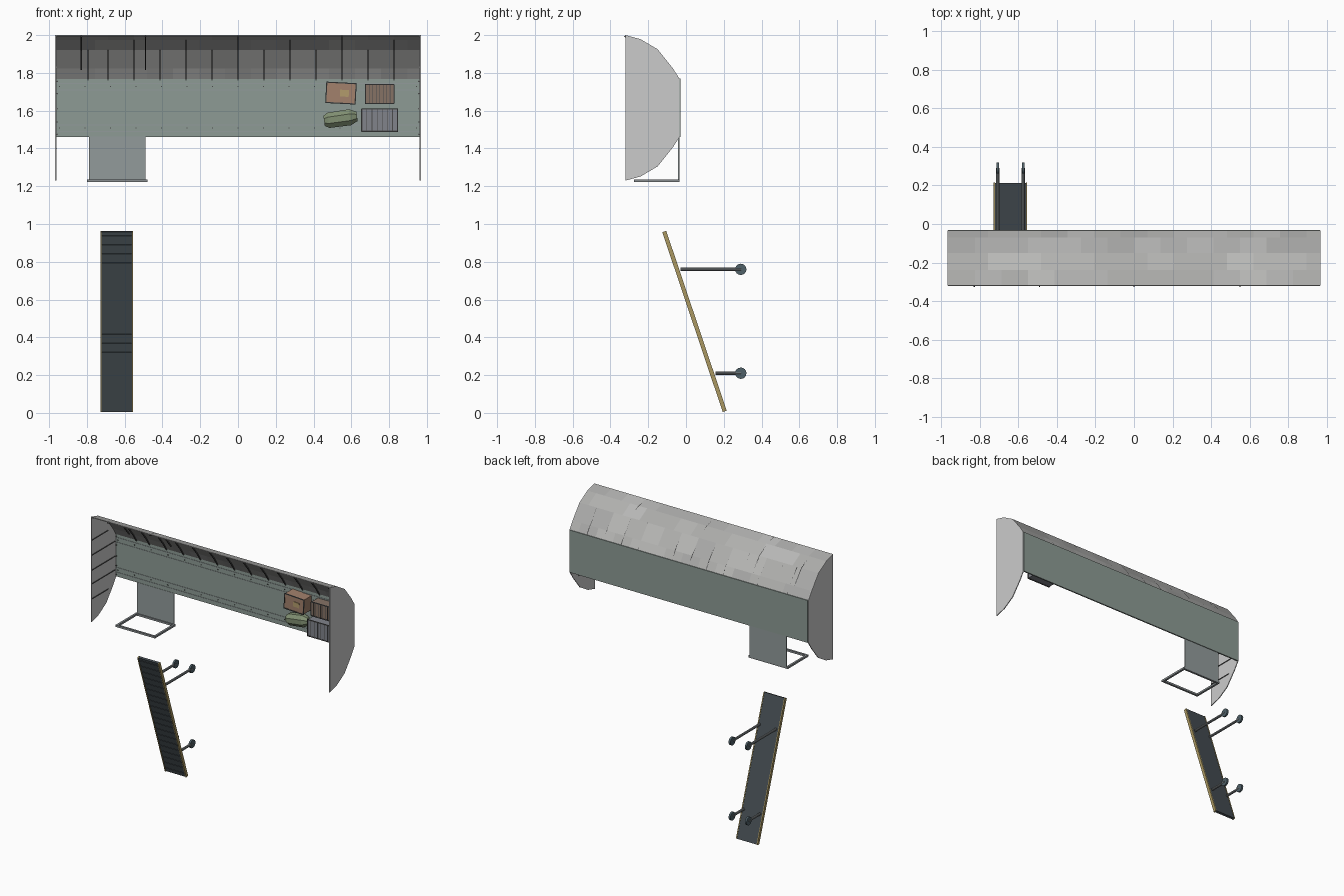
import bpy, bmesh, math, random
from mathutils import Vector, Matrix

if "Cube" in bpy.data.objects:
    bpy.data.objects.remove(bpy.data.objects["Cube"])
random.seed(4)


def mat(name, r, g, b):
    m = bpy.data.materials.new(name)
    m.diffuse_color = (r, g, b, 1)
    m.use_nodes = True
    m.node_tree.nodes["Principled BSDF"].inputs["Base Color"].default_value = m.diffuse_color
    return m


FLOOR = mat("floor_green", .27, .33, .30)
PANEL = mat("panel_grey", .29, .33, .33)
DARK = mat("dark_steel", .06, .075, .085)
STEEL = mat("steel", .25, .27, .28)
YELLOW = mat("yellow_edge", .40, .31, .12)
RIB = mat("rib", .07, .07, .07)
WHEEL = mat("wheel", .08, .12, .14)
TAN = mat("tan", .36, .22, .15)
LABEL = mat("label", .45, .33, .15)
BROWN = mat("brown", .24, .17, .13)
CRATE = mat("crate_grey", .22, .23, .26)
GREEN = mat("sack_green", .22, .28, .17)
HULLS = [mat("hull_%d" % i, v, v, v * .98) for i, v in enumerate((.41, .44, .48))]


def finish(name, bm, mats):
    bmesh.ops.recalc_face_normals(bm, faces=bm.faces[:])
    me = bpy.data.meshes.new(name)
    bm.to_mesh(me)
    bm.free()
    for m in mats:
        me.materials.append(m)
    ob = bpy.data.objects.new(name, me)
    bpy.context.collection.objects.link(ob)
    return ob


def add_box(bm, x, y, z):
    """Box from (min, max) ranges."""
    c = Vector([(a + b) / 2 for a, b in (x, y, z)])
    s = [abs(b - a) for a, b in (x, y, z)]
    return bmesh.ops.create_cube(bm, size=1, matrix=Matrix.Translation(c) @ Matrix.Diagonal((*s, 1)))


def boxes(name, items, m):
    bm = bmesh.new()
    for it in items:
        add_box(bm, *it)
    return finish(name, bm, [m])


def add_prism(bm, prof, x0, x1):
    """Extrude a (y, z) outline along x."""
    a, b = ([bm.verts.new((x, y, z)) for y, z in prof] for x in (x0, x1))
    n = len(prof)
    bm.faces.new(a)
    bm.faces.new(b[::-1])
    for i in range(n):
        bm.faces.new((a[i], b[i], b[(i + 1) % n], a[(i + 1) % n]))


def rod(bm, p, q, r, seg=10):
    p, q = Vector(p), Vector(q)
    rot = (q - p).to_track_quat('Z', 'Y').to_matrix().to_4x4()
    bmesh.ops.create_cone(bm, cap_ends=True, segments=seg, radius1=r, radius2=r, depth=(q - p).length,
                          matrix=Matrix.Translation((p + q) / 2) @ rot)


# curved upper hull, patchwork of plates
arc = [(-.32, 2.0), (-.24, 1.978), (-.15, 1.925), (-.07, 1.825), (-.035, 1.77)]
NX = 28
bm = bmesh.new()
grid = [[bm.verts.new((-.965 + 1.93 * i / NX, y, z)) for y, z in arc] for i in range(NX + 1)]
for j in range(4):
    shade = 0
    for i in range(NX):
        if (i + j) % 2 == 0:
            shade = random.randrange(3)
        f = bm.faces.new((grid[i][j], grid[i + 1][j], grid[i + 1][j + 1], grid[i][j + 1]))
        f.material_index = shade
hull = finish("hull_shell", bm, HULLS)
sol = hull.modifiers.new("thickness", 'SOLIDIFY')
sol.thickness = .005
sol.offset = -1

# ribs inside the hull, staggered
bm = bmesh.new()


def rib(x, pts):
    inner = [(y - .008, z - .010) for y, z in pts]
    add_prism(bm, pts + inner[::-1], x - .003, x + .003)


for k in range(-5, 7):
    rib(k * .1378, arc[2:] if k % 2 else arc[1:])
for x in (-.83, -.49, 0, .55):
    rib(x, arc[:4])
rib(-.795, arc[2:])
finish("hull_ribs", bm, [RIB])

# end bulkheads with stiffeners
low = [(y, 3.23 - z) for y, z in arc[::-1]]
for side, s in (("left", -1), ("right", 1)):
    bm = bmesh.new()
    add_prism(bm, arc + low, s * .962, s * .968)
    finish(side + "_bulkhead", bm, [])
    boxes(side + "_bulkhead_ribs",
          [((s * .958, s * .962), (-.315, -.13 if abs(z - 1.61) > .2 else -.05), (z - .003, z + .003))
           for z in (1.40, 1.51, 1.61, 1.72, 1.83)], RIB)

# deck, its rails and bolts
boxes("deck", [((-.965, .965), (-.04, -.03), (1.46, 1.77))], FLOOR)
boxes("deck_rails", [((-.96, .96), (-.0425, -.04), (z - .0025, z + .0025))
                     for z in (1.745, 1.71, 1.525, 1.49)], PANEL)
bm = bmesh.new()
for i in range(15):
    for z in (1.728, 1.508):
        x = -.945 + i * .135
        rod(bm, (x, -.04, z), (x, -.044, z), .004, 6)
for x in (-.957, .957):
    for z in (1.755, 1.69, 1.61, 1.54, 1.475):
        rod(bm, (x, -.04, z), (x, -.044, z), .004, 6)
finish("deck_bolts", bm, [RIB])

# hanging hatch plate and open threshold frame
boxes("hatch_plate", [((-.79, -.49), (-.042, -.035), (1.23, 1.462))], PANEL)
zf = (1.222, 1.236)
boxes("hatch_frame", [((-.80, -.785), (-.275, -.035), zf), ((-.495, -.48), (-.275, -.035), zf),
                      ((-.785, -.495), (-.275, -.26), zf), ((-.785, -.495), (-.05, -.035), zf)], STEEL)

# ramp: slab, yellow side rails and cross treads
top, bot = Vector((-.115, .96)), Vector((.205, .008))
d = (bot - top).normalized()
n = Vector((d.y, -d.x))


def slab(t0, t1, h0, h1):
    pts = [top + d * t + n * h for t, h in ((t0, h0), (t1, h0), (t1, h1), (t0, h1))]
    return [tuple(p) for p in pts]


L = (bot - top).length
bm = bmesh.new()
add_prism(bm, slab(0, L, -.009, .007), -.722, -.562)
finish("ramp_slab", bm, [DARK])
bm = bmesh.new()
for x in (-.729, -.562):
    add_prism(bm, slab(0, L, -.011, .011), x, x + .007)
finish("ramp_edges", bm, [YELLOW])
bm = bmesh.new()
for i in range(20):
    t = .025 + i * .05
    add_prism(bm, slab(t - .004, t + .004, .007, .010), -.72, -.564)
finish("ramp_treads", bm, [DARK])

# ramp legs with end rollers
legs, rollers = bmesh.new(), bmesh.new()
for x in (-.708, -.576):
    for y0, z in ((-.03, .76), (.155, .21)):
        rod(legs, (x, y0, z), (x, .29, z), .009)
        rod(rollers, (x - .007, .29, z), (x + .007, .29, z), .03, 16)
finish("ramp_legs", legs, [STEEL])
finish("ramp_rollers", rollers, [WHEEL])


# crates lashed to the deck, each with a dark rim and slats
def crate(name, cx, cz, w, h, depth, m, tilt=0, slats=0):
    obs = []
    f, b, e = -depth / 2, depth / 2, .005
    W, H = w / 2, h / 2
    obs.append(boxes(name, [((-W, W), (f, b), (-H, H))], m))
    g = (f - .003, f + .004)
    rim = [((-W - .002, W + .002), g, (s * H - .003, s * H + .003)) for s in (-1, 1)]
    rim += [((s * W - .003, s * W + .003), g, (-H, H)) for s in (-1, 1)]
    obs.append(boxes(name + "_rim", rim, RIB))
    if slats:
        step = w / (slats + 1)
        obs.append(boxes(name + "_slats", [((-W + step * (i + 1) - .0015, -W + step * (i + 1) + .0015),
                                            (f - .002, f), (-H, H)) for i in range(slats)], RIB))
    else:
        obs.append(boxes(name + "_label", [((-.005, .042), (f - .003, f), (-.018, .018))], LABEL))
    for ob in obs:
        ob.location = (cx, -.04 - depth / 2, cz)
        ob.rotation_euler.y = tilt


crate("tan_crate", .545, 1.693, .155, .107, .09, TAN, math.radians(3))
crate("brown_crate", .75, 1.688, .15, .10, .075, BROWN, 0, 7)
crate("grey_crate", .75, 1.55, .19, .118, .09, CRATE, 0, 6)

# faceted duffel sack
bm = bmesh.new()
rings = [(-.088, .028), (-.065, .042), (.05, .044), (.088, .026)]
loops = [[bm.verts.new((x, r * .95 * math.cos(a), r * 1.05 * math.sin(a)))
          for a in [math.tau * (k + .5) / 8 for k in range(8)]] for x, r in rings]
for a, b in zip(loops, loops[1:]):
    for k in range(8):
        bm.faces.new((a[k], b[k], b[(k + 1) % 8], a[(k + 1) % 8]))
bm.faces.new(loops[0])
bm.faces.new(loops[-1])
sack = finish("duffel_sack", bm, [GREEN])
sack.location = (.543, -.08, 1.558)
sack.rotation_euler.y = math.radians(-8)
